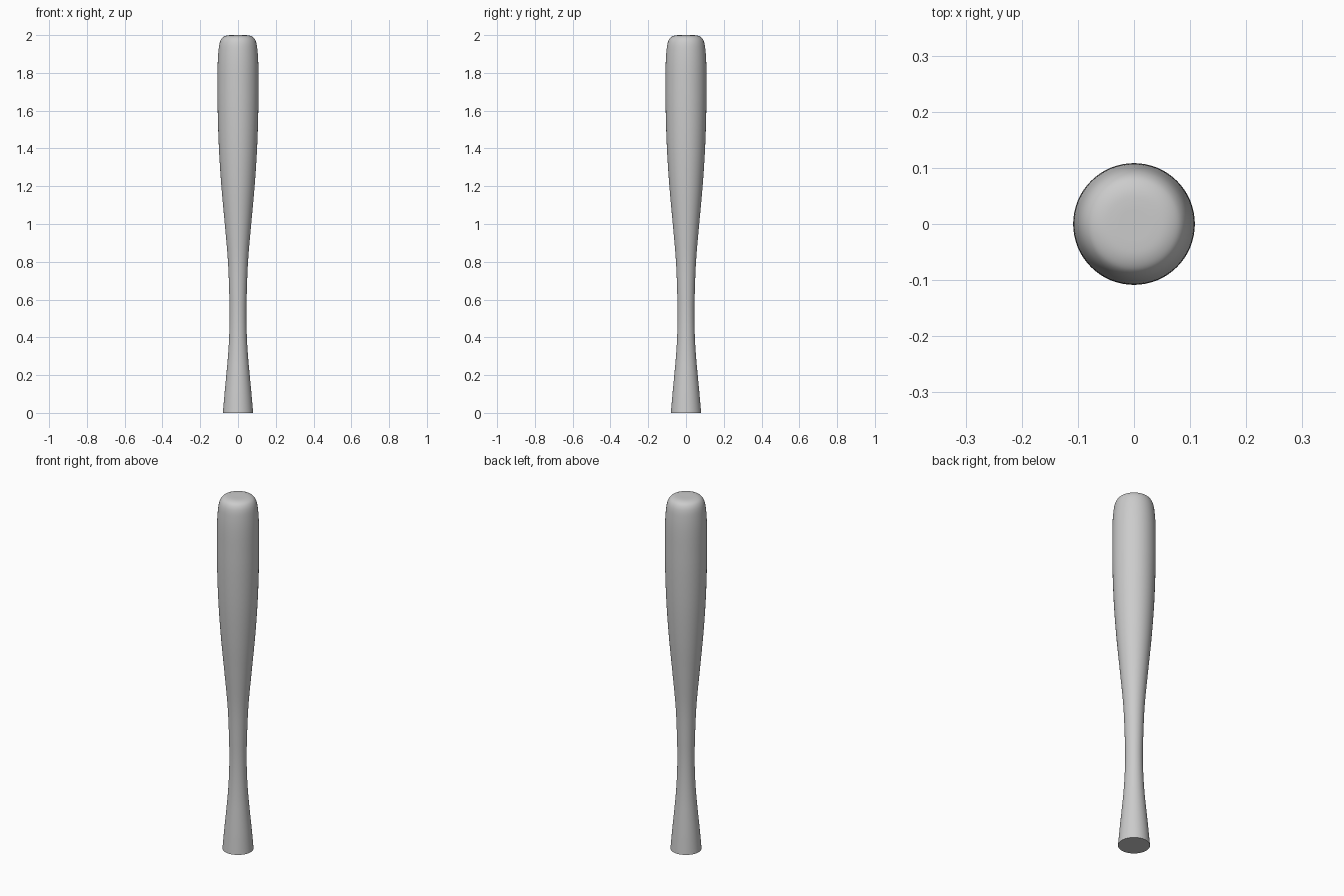
import bpy, bmesh, math
from mathutils import Vector

if "Cube" in bpy.data.objects:
    bpy.data.objects.remove(bpy.data.objects["Cube"])

SEGMENTS, STEPS = 64, 5

# Half profile (radius, height) from the flared butt to the rounded tip
PROFILE = [(0.080, 0.0), (0.0715, 0.10), (0.062, 0.20), (0.053, 0.30), (0.047, 0.40),
           (0.0445, 0.50), (0.0455, 0.60), (0.053, 0.80), (0.070, 1.00), (0.088, 1.20),
           (0.101, 1.40), (0.1075, 1.60), (0.1085, 1.75), (0.1075, 1.85), (0.103, 1.92),
           (0.096, 1.962), (0.083, 1.986), (0.062, 1.997), (0.033, 2.0), (0.0, 2.0)]


def smooth_curve(points, steps):
    """Spline through the points with tangents suited to uneven spacing."""
    pts = [Vector(p) for p in points]
    dist = [0.0]
    for a, b in zip(pts, pts[1:]):
        dist.append(dist[-1] + (b - a).length)
    last = len(pts) - 1
    tangents = []
    for i in range(last + 1):
        a, b = max(i - 1, 0), min(i + 1, last)
        tangents.append((pts[b] - pts[a]) / (dist[b] - dist[a]))
    result = []
    for i in range(last):
        h = dist[i + 1] - dist[i]
        for k in range(steps):
            t = k / steps
            result.append(pts[i] * (2*t**3 - 3*t**2 + 1) + tangents[i] * h * (t**3 - 2*t**2 + t)
                          + pts[i + 1] * (3*t**2 - 2*t**3) + tangents[i + 1] * h * (t**3 - t**2))
    return result + [pts[-1]]


# Lathe the bat in one piece: flat butt, then the turned outline
outline = [Vector((0.0, 0.0))] + smooth_curve(PROFILE, STEPS)
bm = bmesh.new()
verts = [bm.verts.new((p.x, 0, min(p.y, 2.0))) for p in outline]
edges = [bm.edges.new(pair) for pair in zip(verts, verts[1:])]
bmesh.ops.spin(bm, geom=verts + edges, cent=(0, 0, 0), axis=(0, 0, 1),
               angle=math.tau, steps=SEGMENTS, use_duplicate=False)
bmesh.ops.remove_doubles(bm, verts=bm.verts, dist=1e-5)
bmesh.ops.recalc_face_normals(bm, faces=bm.faces)

mesh = bpy.data.meshes.new("bat")
bm.to_mesh(mesh)
bm.free()
bat = bpy.data.objects.new("bat", mesh)
bpy.context.collection.objects.link(bat)

# Smooth body with a crisp edge around the butt
bpy.context.view_layer.objects.active = bat
bat.select_set(True)
bpy.ops.object.shade_smooth_by_angle(angle=math.radians(40))
